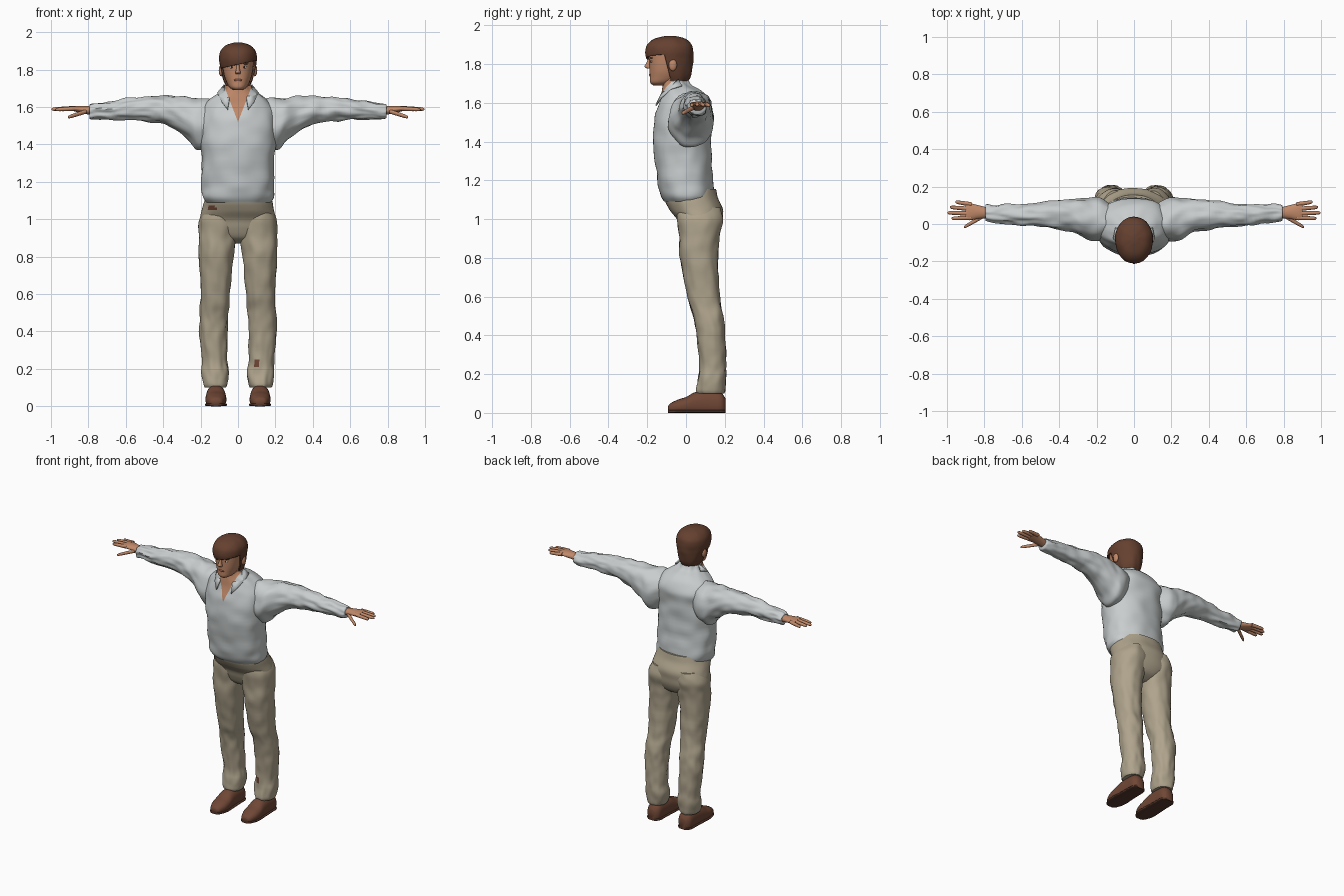
import bpy, bmesh, math
from mathutils import Vector, noise

cube = bpy.data.objects.get("Cube")
if cube:
    bpy.data.objects.remove(cube, do_unlink=True)


def material(name, rgb):
    m = bpy.data.materials.new(name)
    m.use_nodes = True
    m.diffuse_color = (*rgb, 1)
    bsdf = m.node_tree.nodes["Principled BSDF"]
    bsdf.inputs["Base Color"].default_value = (*rgb, 1)
    bsdf.inputs["Roughness"].default_value = 0.8
    return m


SKIN = material("skin", (0.53, 0.25, 0.14))
SHIRT = material("shirt grey", (0.58, 0.61, 0.61))
CLOTH = material("trouser khaki", (0.43, 0.37, 0.265))
HAIR = material("hair brown", (0.13, 0.052, 0.029))
SHOE = material("shoe brown", (0.16, 0.063, 0.036))
SOLE = material("sole brown", (0.09, 0.038, 0.024))
LIPS = material("lip", (0.36, 0.13, 0.085))
WHITE = material("eye white", (0.6, 0.55, 0.5))
DARK = material("iris dark", (0.03, 0.02, 0.015))


def finish(name, bm, mats, flip=1):
    """Mirror if asked, fix normals, shade smooth and link."""
    for v in bm.verts:
        v.co.x *= flip
    bmesh.ops.recalc_face_normals(bm, faces=bm.faces)
    me = bpy.data.meshes.new(name)
    bm.to_mesh(me)
    bm.free()
    for m in mats:
        me.materials.append(m)
    me.shade_smooth()
    me.set_sharp_from_angle(angle=math.radians(50))
    ob = bpy.data.objects.new(name, me)
    bpy.context.collection.objects.link(ob)
    return ob


def spline(rows, steps):
    """Catmull-Rom interpolation through rows of numbers."""
    out = []
    for i in range(len(rows) - 1):
        a, b = rows[max(i - 1, 0)], rows[i]
        c, d = rows[i + 1], rows[min(i + 2, len(rows) - 1)]
        for k in range(steps):
            t = k / steps
            out.append([q + t / 2 * (r - p + t * (2 * p - 5 * q + 4 * r - s + t * (3 * (q - r) + s - p)))
                        for p, q, r, s in zip(a, b, c, d)])
    return out + [rows[-1]]


def loft(axis, rows, segs=32, steps=5, power=2.0, fold=0.0, seed=0):
    """Rows are (position along axis, centre u, centre v, radius u, radius v)."""
    bm, rings = bmesh.new(), []
    for p, cu, cv, ru, rv in spline(rows, steps):
        ring = []
        for k in range(segs):
            a = 2 * math.pi * k / segs
            c, s = math.cos(a), math.sin(a)
            u = math.copysign(abs(c) ** (2 / power), c)
            v = math.copysign(abs(s) ** (2 / power), s)
            q = Vector((u * 2, v * 2, p * 14 + seed))
            g = 1 + fold * noise.noise(q) / max(ru, rv, 0.01)
            u, v = cu + ru * g * u, cv + rv * g * v
            ring.append(bm.verts.new({"x": (p, u, v), "y": (u, p, v), "z": (u, v, p)}[axis]))
        rings.append(ring)
    for r0, r1 in zip(rings, rings[1:]):
        for k in range(segs):
            j = (k + 1) % segs
            bm.faces.new((r0[k], r0[j], r1[j], r1[k]))
    bm.faces.new(rings[0])
    bm.faces.new(rings[-1])
    return bm


def column(rows, **kw):
    """Upright loft centred on x = 0: rows are (z, centre y, radius x, radius y)."""
    return loft("z", [(z, 0, cy, rx, ry) for z, cy, rx, ry in rows], **kw)


def blob(name, mat, at, size, flip=1):
    bm = bmesh.new()
    bmesh.ops.create_uvsphere(bm, u_segments=20, v_segments=12, radius=1)
    for v in bm.verts:
        v.co = Vector(at) + Vector([a * b for a, b in zip(v.co, size)])
    finish(name, bm, [mat], flip)


def cut(bm, co, no, keep):
    geo = [f for f in bm.faces if keep(f.calc_center_median())]
    geo += list({e for f in geo for e in f.edges}) + list({v for f in geo for v in f.verts})
    bmesh.ops.bisect_plane(bm, geom=geo, plane_co=co, plane_no=no, dist=1e-5)


# Shirt body with an open neck showing the chest
bm = column([(1.09, .01, .172, .122), (1.12, .005, .19, .136), (1.18, 0, .195, .142),
             (1.3, -.015, .192, .146), (1.42, -.02, .2, .15), (1.52, -.015, .203, .145),
             (1.58, -.005, .195, .14), (1.63, -.01, .165, .12), (1.665, -.025, .12, .1),
             (1.69, -.047, .08, .076), (1.715, -.055, .069, .064)],
            segs=64, power=2.25, fold=.011)
for s in (1, -1):
    cut(bm, (0, 0, 1.52), (2.6 * s, 0, -1), lambda c: c.y < -.04 and c.z > 1.4)
for f in bm.faces:
    c = f.calc_center_median()
    f.material_index = int(c.y < -.06 and c.z > 1.52 + 2.6 * abs(c.x))
finish("shirt_body", bm, [SHIRT, SKIN])

# Trouser seat with a small worn patch at the right pocket
bm = column([(.87, .075, .03, .03), (.9, .075, .12, .08), (.95, .075, .195, .105),
             (1.0, .07, .203, .118), (1.05, .052, .192, .138), (1.11, .028, .178, .138),
             (1.155, .045, .15, .11)], segs=64, power=2.2, fold=.004)
for f in bm.faces:
    c = f.calc_center_median()
    f.material_index = int(c.x < -.1 and -.065 < c.y < -.035 and 1.05 < c.z < 1.08)
finish("trouser_seat", bm, [CLOTH, SHOE])

# Neck, head and nose
finish("neck", column([(1.55, -.045, .062, .062), (1.66, -.055, .058, .06),
                       (1.71, -.065, .057, .058), (1.78, -.07, .06, .06)]), [SKIN])
finish("head", column([(1.69, -.135, .022, .035), (1.705, -.125, .045, .06),
                       (1.735, -.104, .062, .083), (1.77, -.096, .074, .092),
                       (1.82, -.09, .082, .1), (1.87, -.085, .084, .106),
                       (1.91, -.08, .07, .09), (1.935, -.08, .03, .04)], power=2.2), [SKIN])
finish("nose", column([(1.832, -.185, .006, .007), (1.80, -.194, .01, .014),
                       (1.786, -.195, .014, .019), (1.776, -.188, .013, .012)], segs=16), [SKIN])
blob("lips", LIPS, (0, -.183, 1.744), (.023, .008, .007))

# Hair cap, trimmed along a slanted fringe and behind the temples
bm = column([(1.695, -.048, .055, .048), (1.74, -.058, .076, .084), (1.8, -.077, .092, .112),
             (1.83, -.084, .098, .121), (1.865, -.086, .101, .124), (1.9, -.085, .093, .115),
             (1.93, -.083, .065, .08), (1.945, -.08, .018, .022)], segs=56, power=2.1, fold=.004)
front = lambda c: c.y < -.06
cut(bm, (0, -.075, 1.7), (0, 1, .25), lambda c: c.z < 1.9)
cut(bm, (0, 0, 1.827), (-.22, 0, 1), front)
gone = [f for f in bm.faces for c in [f.calc_center_median()]
        if c.z < 1.827 + .22 * c.x and c.y + .25 * (c.z - 1.7) < -.075]
bmesh.ops.delete(bm, geom=gone, context="FACES")
hair = finish("hair", bm, [HAIR])
mod = hair.modifiers.new("thickness", "SOLIDIFY")
mod.thickness = .01

for s, side in ((1, "left"), (-1, "right")):
    # Face details
    blob(side + "_ear", SKIN, (.09, -.068, 1.795), (.013, .021, .031), s)
    blob(side + "_eye", WHITE, (.034, -.178, 1.813), (.014, .006, .0065), s)
    blob(side + "_iris", DARK, (.033, -.182, 1.813), (.006, .004, .006), s)
    blob(side + "_eyebrow", HAIR, (.036, -.178, 1.831), (.02, .008, .004), s)

    # Collar flap
    bm = bmesh.new()
    pts = [(.074, -.04, 1.722), (.046, -.128, 1.65), (.056, -.158, 1.588),
           (.088, -.13, 1.63), (.112, -.075, 1.676), (.1, -.02, 1.69)]
    v = [bm.verts.new(p) for p in pts]
    bm.faces.new((v[1], v[2], v[3]))
    bm.faces.new((v[0], v[1], v[3], v[4]))
    bm.faces.new((v[0], v[4], v[5]))
    flap = finish(side + "_collar", bm, [SHIRT], s)
    flap.modifiers.new("thickness", "SOLIDIFY").thickness = .008

    # Sleeve
    bm = loft("x", [(.1, .01, 1.54, .08, .09), (.17, .02, 1.515, .112, .13),
                    (.22, .027, 1.51, .117, .137), (.26, .033, 1.535, .108, .116),
                    (.32, .044, 1.562, .09, .095), (.4, .05, 1.583, .079, .074),
                    (.5, .05, 1.59, .065, .064), (.6, .05, 1.587, .056, .055),
                    (.7, .054, 1.58, .05, .046), (.78, .058, 1.577, .044, .04),
                    (.795, .058, 1.577, .036, .033)], segs=40, fold=.013, seed=9 * s)
    finish(side + "_sleeve", bm, [SHIRT], s)

    # Palm, fingers and thumb
    finish(side + "_palm", loft("x", [(.77, .058, 1.578, .027, .024), (.83, .064, 1.586, .036, .02),
                                      (.88, .066, 1.592, .046, .014), (.9, .068, 1.593, .043, .009)],
                                segs=24), [SKIN], s)
    digits = {"little": (.87, .105, 1.592, .955, .118), "ring": (.87, .08, 1.594, .985, .09),
              "middle": (.87, .056, 1.594, .998, .06), "index": (.87, .033, 1.592, .975, .03),
              "thumb": (.81, .04, 1.577, .91, -.018)}
    for label, (x0, y0, z0, x1, y1) in digits.items():
        drop = .032 if label == "thumb" else .006
        rows = [(x0 + (x1 - x0) * t, y0 + (y1 - y0) * t, z0 - drop * t, r, r)
                for t, r in ((0, .012), (.5, .011), (.9, .009), (1, .003))]
        finish(f"{side}_{label}_finger", loft("x", rows, segs=12, steps=3), [SKIN], s)

    # Trouser leg, with a worn patch on the left shin
    bm = loft("z", [(.1, .122, .128, .056, .066), (.12, .122, .128, .064, .073),
                    (.18, .121, .136, .074, .071), (.25, .125, .138, .068, .068),
                    (.4, .132, .128, .075, .073), (.5, .128, .115, .076, .077),
                    (.6, .12, .091, .078, .083), (.8, .117, .068, .092, .098),
                    (.93, .107, .07, .103, .106), (1.0, .103, .072, .103, .118),
                    (1.06, .09, .068, .085, .11)], segs=48, steps=8, power=2.15, fold=.007, seed=5 * s)
    for f in bm.faces:
        c = f.calc_center_median()
        f.material_index = int(s > 0 and c.y < .12 and .088 < c.x < .116 and .21 < c.z < .255)
    finish(side + "_trouser_leg", bm, [CLOTH, SHOE], s)

    # Shoe with flattened underside, and its sole
    shoe = [(-.092, .022, .012), (-.08, .036, .026), (-.04, .052, .038), (0, .056, .046),
            (.05, .053, .062), (.12, .05, .066), (.18, .047, .06), (.205, .026, .04)]
    bm = loft("y", [(y, .118, .024 + max(0, rz - .026) * .6, rx, rz) for y, rx, rz in shoe], power=2.3)
    for v in bm.verts:
        v.co.z = max(v.co.z, .006)
    finish(side + "_shoe", bm, [SHOE], s)
    bm = loft("y", [(y, .118, .008, rx + .003, .008) for y, rx, rz in shoe], power=4)
    finish(side + "_sole", bm, [SOLE], s)
